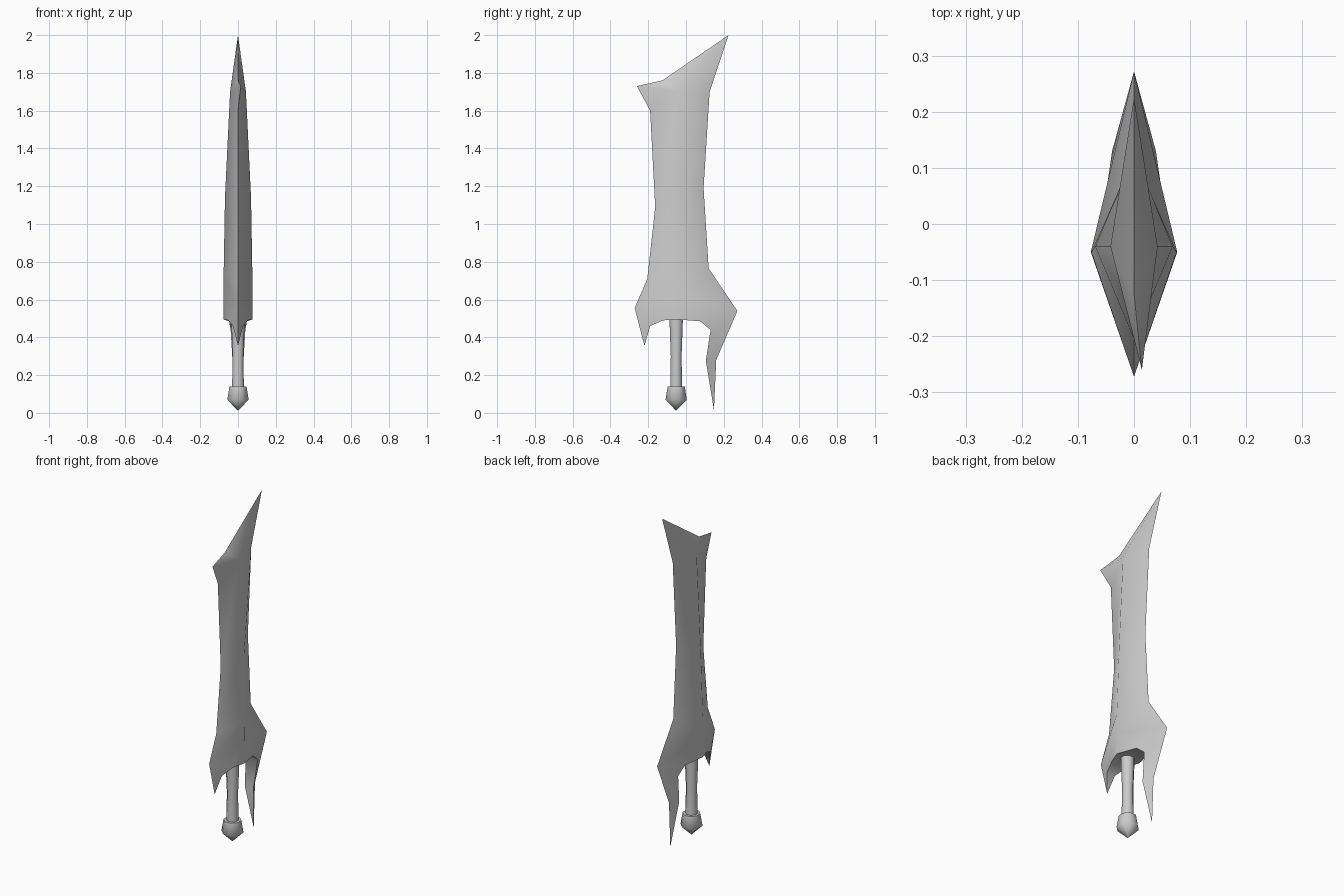
import bpy
import bmesh
import math

if "Cube" in bpy.data.objects:
    bpy.data.objects.remove(bpy.data.objects["Cube"])

steel = bpy.data.materials.new("grey steel")
steel.diffuse_color = (0.6, 0.6, 0.6, 1)
steel.use_nodes = True
steel.node_tree.nodes["Principled BSDF"].inputs["Base Color"].default_value = steel.diffuse_color


def finish(bm, name, angle):
    bmesh.ops.recalc_face_normals(bm, faces=bm.faces)
    mesh = bpy.data.meshes.new(name)
    bm.to_mesh(mesh)
    bm.free()
    mesh.materials.append(steel)
    ob = bpy.data.objects.new(name, mesh)
    bpy.context.collection.objects.link(ob)
    bpy.ops.object.select_all(action='DESELECT')
    ob.select_set(True)
    bpy.context.view_layer.objects.active = ob
    bpy.ops.object.shade_smooth_by_angle(angle=math.radians(angle))
    return ob


# Blade with guard: cutting edges on the centre plane, ridge and lower rim at +x
points = {
    # front edge, horn, notch and tip
    "ft": (0, -.22, .355), "f0": (0, -.272, .555), "f1": (0, -.205, .71),
    "f2": (0, -.163, 1.09), "f3": (0, -.19, 1.60), "f4": (.014, -.26, 1.73),
    "n": (0, -.125, 1.76), "t": (0, .225, 2.0),
    # back edge and long prong
    "b3": (0, .125, 1.70), "b2": (0, .093, 1.19), "b1": (0, .12, .765),
    "b0": (0, .272, .54), "p1": (0, .16, .28), "pt": (0, .148, .015),
    # ridge
    "r0": (.077, -.05, .495), "r1": (.077, -.05, .62), "rb": (.076, -.05, .74),
    "r2": (.069, -.04, 1.14), "r3": (.042, -.04, 1.70),
    # lower rim and inner sides of the prongs
    "i1": (.027, -.19, .46), "i2": (.052, -.12, .49), "i4": (.047, .075, .485),
    "i5": (.039, .13, .44), "i6": (.029, .105, .275),
}
side = """ft i1 f0|f0 i1 i2|f0 i2 r1|i2 r0 r1|f0 r1 rb f1|f1 rb r2 f2|f2 r2 r3 f3
f3 r3 f4|f4 r3 n|n r3 t|t r3 b3|b3 r3 r2 b2|b2 r2 rb b1|b1 rb r1 b0|b0 r1 i4
r1 r0 i4|b0 i4 i5|b0 i5 i6 p1|p1 i6 pt""".replace("\n", "|").split("|")

bm = bmesh.new()
right = {k: bm.verts.new(p) for k, p in points.items()}
left = {k: bm.verts.new((-p[0], p[1], p[2])) if k[0] in "ri" else right[k]
        for k, p in points.items()}
for half in (right, left):
    for face in side:
        bm.faces.new([half[k] for k in face.split()])

# Underside joining both rims
rim = ["ft", "i1", "i2", "r0", "i4", "i5", "i6", "pt"]
for a, b in zip(rim, rim[1:]):
    ring = [right[a], right[b], left[b], left[a]]
    bm.faces.new(list(dict.fromkeys(ring)))
finish(bm, "blade_and_guard", 75)


def lathe(name, profile, sides, angle):
    """Closed solid from (radius, z) rings around the grip axis."""
    bm = bmesh.new()
    rings = []
    for r, z in profile:
        rings.append([bm.verts.new((r * math.cos(a), -.052 + r * math.sin(a), z))
                      for a in (math.tau * (i + .5) / sides for i in range(sides))])
    for lo, hi in zip(rings, rings[1:]):
        for i in range(sides):
            j = (i + 1) % sides
            bm.faces.new([lo[i], lo[j], hi[j], hi[i]])
    bm.faces.new(rings[0])
    bm.faces.new(rings[-1])
    bmesh.ops.remove_doubles(bm, verts=bm.verts, dist=.0005)
    return finish(bm, name, angle)


# Grip, slightly waisted
lathe("grip", [(.034, .12), (.031, .30), (.039, .51)], 8, 60)
# Pommel with pointed base
lathe("pommel", [(.001, .012), (.061, .07), (.049, .14)], 8, 60)
